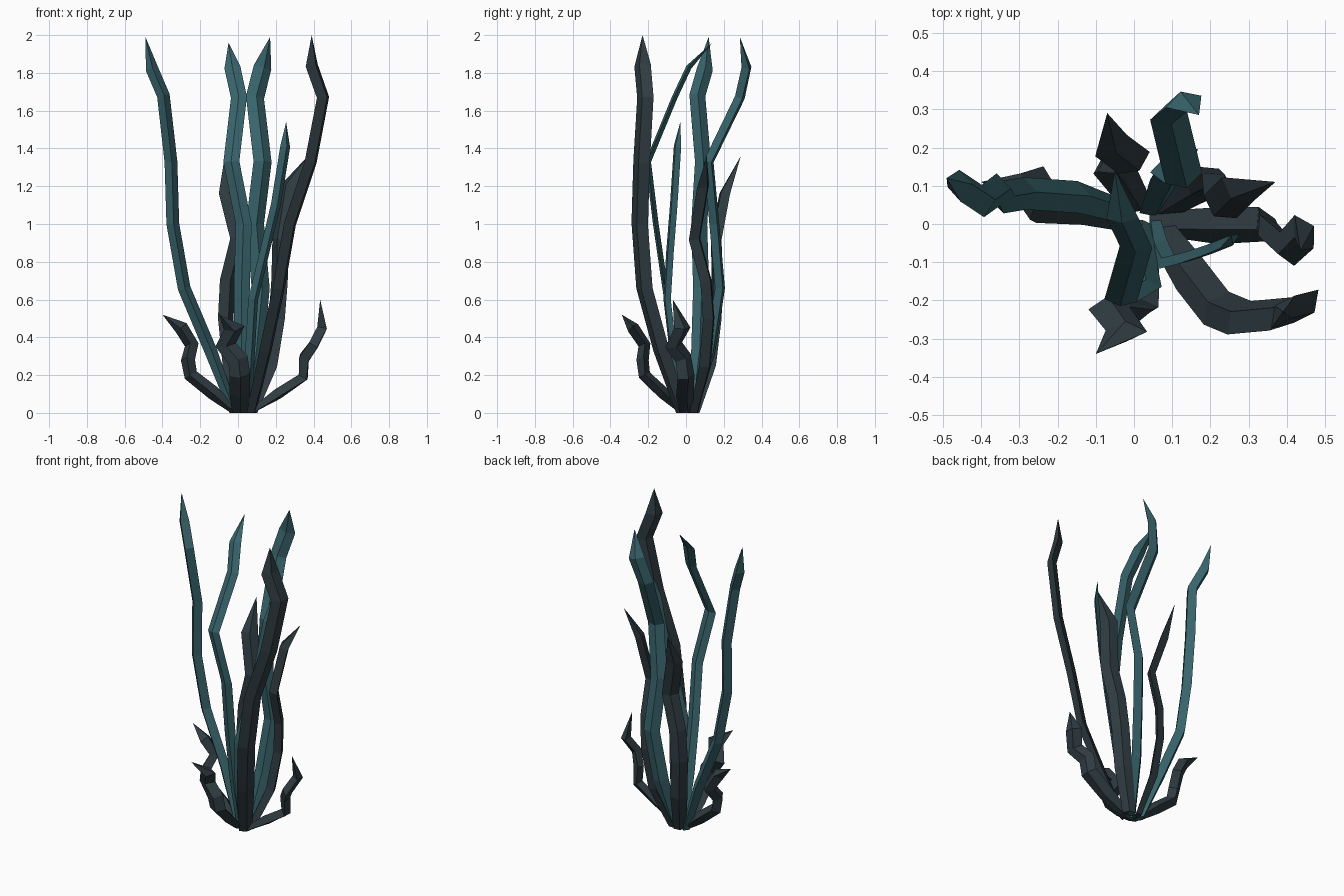
import bpy, bmesh
from mathutils import Vector


def material(name, rgb):
    m = bpy.data.materials.new(name)
    m.diffuse_color = (*rgb, 1)
    return m


TEAL = material("teal weed", (0.040, 0.128, 0.150))
SLATE = material("dark slate weed", (0.029, 0.045, 0.054))


def blade(name, mat, width, thick, side, path):
    """Ridged four-sided ribbon along a path, closed to a point at the tip."""
    pts = [Vector(p) for p in path]
    side = Vector((*side, 0)).normalized()
    bm = bmesh.new()
    rings = []
    for i, p in enumerate(pts[:-1]):
        if i == 0:
            t = Vector((0, 0, 1))
        else:
            t = ((p - pts[i - 1]).normalized() + (pts[i + 1] - p).normalized()).normalized()
        u = (side - t * side.dot(t)).normalized()
        v = t.cross(u)
        k = 0.75 if i == 0 else 1
        a, b = u * width / 2 * k, v * thick / 2 * k
        rings.append([bm.verts.new(p + d) for d in (a, b, -a, -b)])
    tip = bm.verts.new(pts[-1])
    bm.faces.new(rings[0])
    for lo, hi in zip(rings, rings[1:]):
        for j in range(4):
            k = (j + 1) % 4
            bm.faces.new((lo[j], lo[k], hi[k], hi[j]))
    for j in range(4):
        bm.faces.new((rings[-1][j], rings[-1][(j + 1) % 4], tip))
    bmesh.ops.recalc_face_normals(bm, faces=bm.faces)
    me = bpy.data.meshes.new(name)
    bm.to_mesh(me)
    bm.free()
    me.materials.append(mat)
    bpy.context.collection.objects.link(bpy.data.objects.new(name, me))


# Tall blades
blade("tall_blade_left", TEAL, 0.085, 0.068, (-0.1, 1), [
    (-0.02, 0.03, 0), (-0.145, 0.07, 0.33), (-0.285, 0.08, 0.66), (-0.345, 0.07, 1.0),
    (-0.355, 0.09, 1.33), (-0.395, 0.06, 1.68), (-0.455, 0.1, 1.82), (-0.49, 0.12, 1.99)])
blade("tall_blade_middle", TEAL, 0.085, 0.03, (1, -0.1), [
    (0.02, 0, 0), (0.02, -0.06, 0.33), (0.02, -0.11, 0.66), (0.03, -0.16, 1.0),
    (-0.035, -0.2, 1.33), (0.005, -0.06, 1.67), (-0.03, 0.015, 1.83), (-0.05, 0.14, 1.96)])
blade("tall_blade_back", TEAL, 0.1, 0.055, (0.95, 0.3), [
    (0.05, 0.04, 0), (0.09, 0.13, 0.33), (0.12, 0.18, 0.66), (0.09, 0.15, 1.0),
    (0.13, 0.12, 1.33), (0.09, 0.285, 1.67), (0.13, 0.32, 1.83), (0.17, 0.285, 1.99)])
blade("tall_blade_right", SLATE, 0.108, 0.055, (0.6, 0.8), [
    (0.07, -0.02, 0), (0.145, -0.13, 0.33), (0.215, -0.22, 0.66), (0.275, -0.245, 1.0),
    (0.385, -0.235, 1.33), (0.45, -0.215, 1.67), (0.39, -0.23, 1.84), (0.39, -0.23, 2.0)])

# Medium blades
blade("medium_blade_front", TEAL, 0.065, 0.028, (0.8, 0.6), [
    (0.05, 0, 0), (0.06, -0.06, 0.26), (0.08, -0.1, 0.6), (0.14, -0.085, 0.85),
    (0.2, -0.065, 1.1), (0.25, -0.045, 1.41), (0.255, -0.03, 1.54)])
blade("medium_blade_right", SLATE, 0.105, 0.06, (0.82, -0.57), [
    (0.07, 0.04, 0), (0.165, 0.1, 0.25), (0.205, 0.12, 0.5), (0.22, 0.105, 0.7),
    (0.225, 0.045, 0.92), (0.27, 0.09, 1.2), (0.37, 0.11, 1.36)])
blade("medium_blade_back", SLATE, 0.1, 0.05, (0.82, 0.57), [
    (0.01, 0.05, 0), (-0.04, 0.13, 0.25), (-0.065, 0.16, 0.5), (-0.055, 0.165, 0.7),
    (0, 0.16, 0.92), (-0.06, 0.205, 1.16), (-0.07, 0.29, 1.36)])

# Short curled blades around the base
blade("short_curl_right", SLATE, 0.1, 0.06, (-0.5, 0.85), [
    (0.06, 0, 0), (0.21, -0.005, 0.1), (0.345, 0, 0.19), (0.35, -0.015, 0.29),
    (0.4, -0.065, 0.36), (0.445, -0.02, 0.45), (0.435, -0.07, 0.6)])
blade("short_curl_left", SLATE, 0.085, 0.075, (0.15, 1), [
    (-0.01, 0.01, 0), (-0.13, 0.04, 0.105), (-0.25, 0.045, 0.2), (-0.265, 0.05, 0.28),
    (-0.245, 0.11, 0.36), (-0.3, 0.09, 0.45), (-0.4, 0.11, 0.52)])
blade("short_curl_front", SLATE, 0.11, 0.065, (1, 0.1), [
    (0.01, -0.01, 0), (0.01, -0.12, 0.105), (0.01, -0.22, 0.2), (0, -0.23, 0.28),
    (-0.065, -0.22, 0.36), (-0.02, -0.28, 0.45), (-0.1, -0.34, 0.52)])
